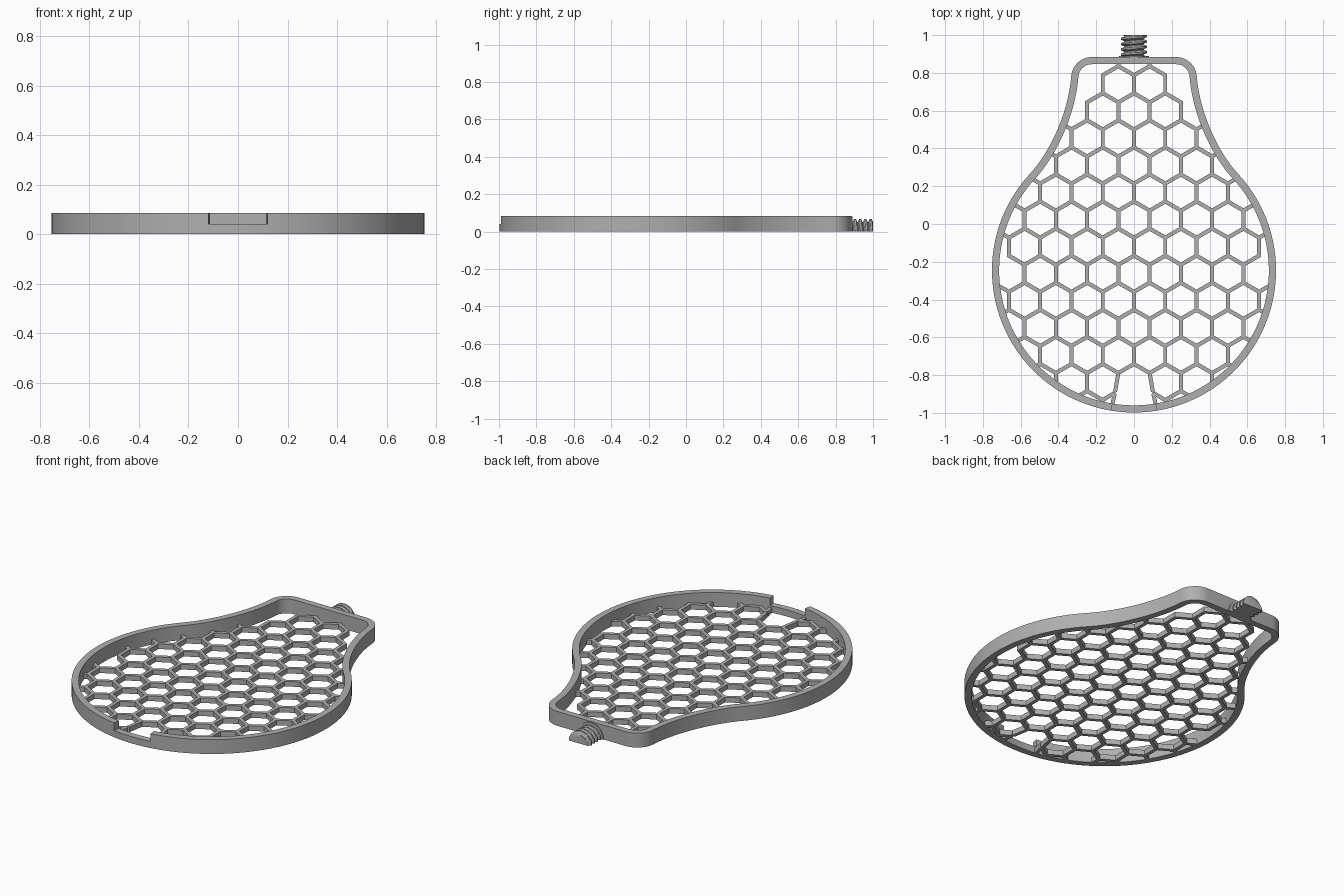
import bpy, bmesh
from math import sin, cos, pi, asin, radians, sqrt
from mathutils import Vector

if "Cube" in bpy.data.objects:
    bpy.data.objects.remove(bpy.data.objects["Cube"], do_unlink=True)

grey = bpy.data.materials.new("plain_grey")
grey.use_nodes = True
colour = (0.43, 0.43, 0.43, 1)
grey.diffuse_color = colour
grey.node_tree.nodes["Principled BSDF"].inputs["Base Color"].default_value = colour

HEIGHT, WIDTH, NOTCH_Z, MESH_Z = 0.085, 0.038, 0.04, 0.03
RADIUS, CENTRE_Y, NOTCH_X, TOP_Y = 0.752, -0.246, 0.12, 0.884


def finish(name, bm, smooth=None):
    bmesh.ops.recalc_face_normals(bm, faces=bm.faces)
    mesh = bpy.data.meshes.new(name)
    bm.to_mesh(mesh)
    bm.free()
    mesh.materials.append(grey)
    obj = bpy.data.objects.new(name, mesh)
    bpy.context.collection.objects.link(obj)
    if smooth:
        bpy.ops.object.select_all(action='DESELECT')
        bpy.context.view_layer.objects.active = obj
        obj.select_set(True)
        bpy.ops.object.shade_smooth_by_angle(angle=radians(smooth))
    return obj


def prism(bm, pts, top):
    low = [bm.verts.new((p.x, p.y, 0)) for p in pts]
    high = [bm.verts.new((p.x, p.y, top)) for p in pts]
    bm.faces.new(low[::-1])
    bm.faces.new(high)
    n = len(pts)
    for i in range(n):
        j = (i + 1) % n
        bm.faces.new((low[i], low[j], high[j], high[i]))


# Right half of the bulb outline: round body, concave neck, rounded shoulder
def on_circle(a):
    return Vector((RADIUS * cos(a), CENTRE_Y + RADIUS * sin(a)))


notch_a = asin(NOTCH_X / RADIUS)
half = [on_circle(-pi / 2 + notch_a * i / 4) for i in range(5)]
a0, a1 = -pi / 2 + notch_a, radians(43)
half += [on_circle(a0 + (a1 - a0) * i / 44) for i in range(1, 45)]
curve = [half[-1], Vector((0.45, 0.375)), Vector((0.35, 0.58)), Vector((0.333, 0.774))]
for i in range(1, 17):
    t = i / 16
    s = 1 - t
    half.append(curve[0] * s**3 + curve[1] * 3 * s * s * t
                + curve[2] * 3 * s * t * t + curve[3] * t**3)
for i in range(1, 11):
    a = pi / 2 * i / 10
    half.append(Vector((0.223 + 0.11 * cos(a), TOP_Y - 0.11 + 0.11 * sin(a))))
outer = half + [Vector((-p.x, p.y)) for p in half[:0:-1]]
count = len(outer)
inner = []
for i, p in enumerate(outer):
    d = (outer[(i + 1) % count] - outer[i - 1]).normalized()
    inner.append(p + Vector((-d.y, d.x)) * WIDTH)

# Rim, with a lower stretch at the front notch
bm = bmesh.new()
main = list(range(4, count - 3))
low_part = list(range(-4, 5))
for ids, top in ((main, HEIGHT), (low_part, NOTCH_Z)):
    prism(bm, [outer[i] for i in ids] + [inner[i] for i in reversed(ids)], top)
finish("rim", bm, 30)


# Honeycomb grille
def inside(p):
    hit = False
    for i in range(count):
        a, b = inner[i - 1], inner[i]
        if (a.y > p.y) != (b.y > p.y):
            if p.x < a.x + (p.y - a.y) * (b.x - a.x) / (b.y - a.y):
                hit = not hit
    return hit


PITCH, HALF_WALL = 0.1655, 0.0105
SIDE = PITCH / sqrt(3)
SHOULDER = HALF_WALL / sqrt(3)


def bar(bm, a, b):
    d = (b - a).normalized()
    n = Vector((-d.y, d.x)) * HALF_WALL
    e = d * SHOULDER
    prism(bm, [a, a + e - n, b - e - n, b, b - e + n, a + e + n], MESH_Z)


nodes, links = {}, {}


def node(p):
    key = (round(p.x * 100), round(p.y * 100))
    nodes.setdefault(key, p)
    links.setdefault(key, set())
    return key


for row, cells in enumerate((2, 3, 4, 5, 6, 7, 8, 7, 8, 7, 6, 3)):
    for c in range(cells):
        centre = Vector(((c - (cells - 1) / 2) * PITCH, 0.74 - row * SIDE * 1.5))
        ring = [node(centre + Vector((sin(k * pi / 3), cos(k * pi / 3))) * SIDE)
                for k in range(6)]
        for k in range(6):
            links[ring[k]].add(ring[k - 1])
            links[ring[k - 1]].add(ring[k])

# Open the lowest middle cell and splay its side walls toward the notch
splayed = set()
for key, p in list(nodes.items()):
    if p.y < -0.86 and abs(p.x) < 0.03:
        for other in links.pop(key):
            links[other].discard(key)
        del nodes[key]
for key, p in nodes.items():
    if p.y < -0.86 and abs(p.x) < 0.1:
        nodes[key] = Vector((0.101 if p.x > 0 else -0.101, -0.893))
        splayed.add(key)

bm = bmesh.new()
for key, near in links.items():
    p = nodes[key]
    for other in near:
        if key < other:
            bar(bm, p, nodes[other])
    if key in splayed:
        bar(bm, p, Vector((p.x * 1.18, -0.975)))
    elif len(near) == 2:
        a, b = [(nodes[k] - p).normalized() for k in near]
        out = -(a + b).normalized()
        reach = 0.0
        while reach < 0.06 and inside(p + out * reach):
            reach += 0.004
        if reach < 0.06:
            bar(bm, p, p + out * (reach + 0.015))
        else:
            r = 2 * SHOULDER
            pts = [p, p + (out + a) * r, p + out * r, p + (out + b) * r]
            if (pts[1] - p).cross(pts[2] - p) < 0:
                pts.reverse()
            prism(bm, pts, MESH_Z)
finish("honeycomb_grille", bm)

# Half-round threaded stub at the back
bm = bmesh.new()
STEPS, AROUND, TURN = 48, 24, 0.028
y0, y1 = TOP_Y - 0.006, 1.0
rings = []
for i in range(STEPS + 1):
    y = y0 + (y1 - y0) * i / STEPS
    ring = []
    for k in range(AROUND + 1):
        a = pi * k / AROUND
        phase = (y / TURN + a / (2 * pi)) % 1
        wave = min(1, max(0, 1.7 - 4 * abs(phase - 0.5)))
        r = 0.051 + 0.018 * wave
        ring.append(bm.verts.new((r * cos(a), y, r * sin(a))))
    rings.append(ring)
for r0, r1 in zip(rings, rings[1:]):
    for k in range(AROUND):
        bm.faces.new((r0[k], r0[k + 1], r1[k + 1], r1[k]))
    bm.faces.new((r0[0], r1[0], r1[-1], r0[-1]))
bm.faces.new(rings[0])
bm.faces.new(rings[-1])
finish("threaded_stub", bm, 30)

# Thin collar where the stub meets the rim
bm = bmesh.new()
loops = [[bm.verts.new((0.08 * cos(pi * k / 24), y, 0.08 * sin(pi * k / 24)))
          for k in range(25)] for y in (TOP_Y - 0.004, TOP_Y + 0.005)]
for loop in loops:
    bm.faces.new(loop)
for k in range(25):
    j = (k + 1) % 25
    bm.faces.new((loops[0][k], loops[0][j], loops[1][j], loops[1][k]))
finish("stub_collar", bm, 30)
